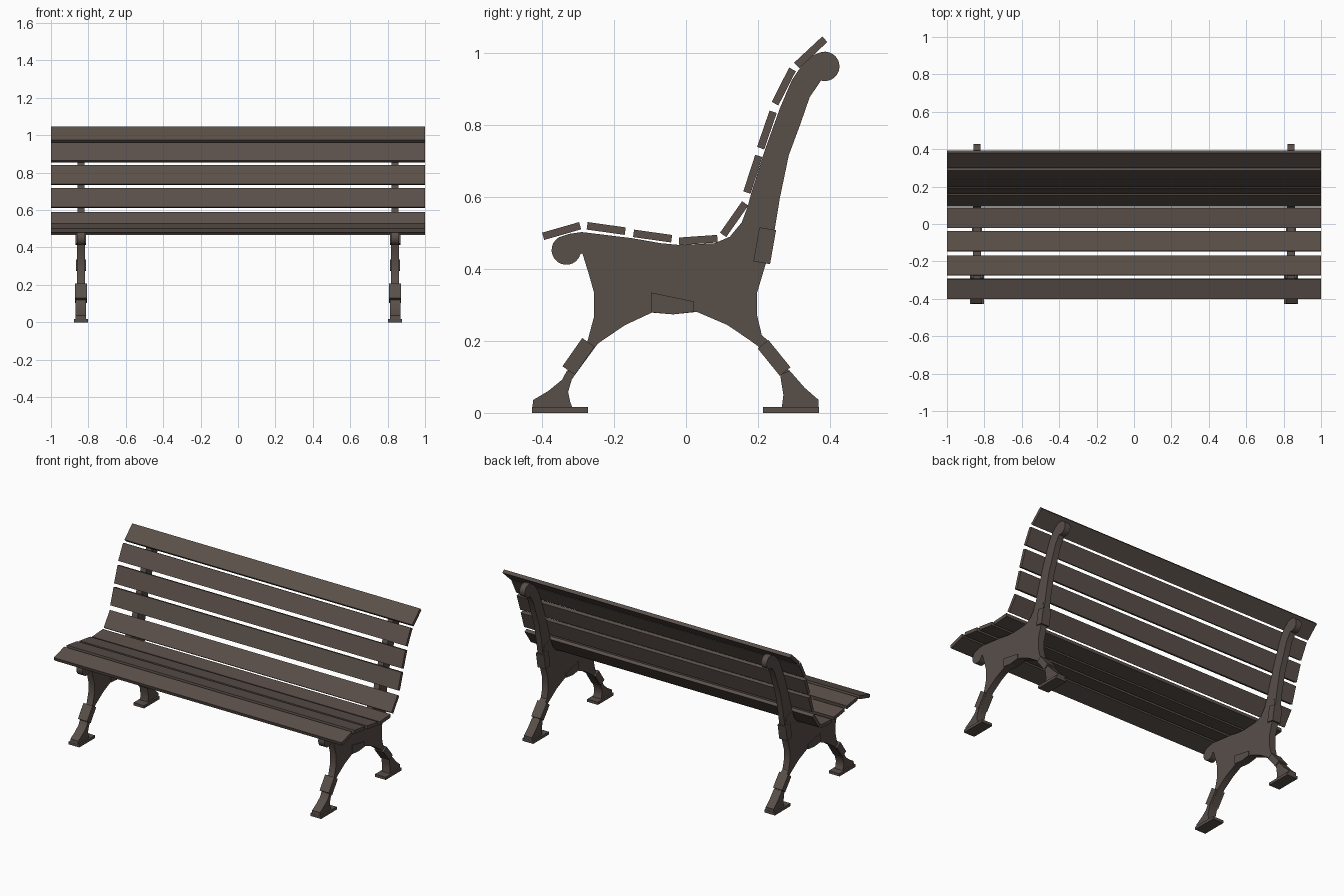
import bpy, bmesh, math
from mathutils import Matrix


def material(name, rgb):
    m = bpy.data.materials.new(name)
    m.diffuse_color = (*rgb, 1)
    return m


WOOD = material("dark brown wood", (0.105, 0.080, 0.068))
IRON = material("dark brown iron", (0.098, 0.077, 0.066))


def finish(bm, name, mat, smooth=None):
    bmesh.ops.recalc_face_normals(bm, faces=bm.faces[:])
    me = bpy.data.meshes.new(name)
    bm.to_mesh(me)
    bm.free()
    ob = bpy.data.objects.new(name, me)
    bpy.context.collection.objects.link(ob)
    me.materials.append(mat)
    if smooth:
        bpy.ops.object.select_all(action='DESELECT')
        ob.select_set(True)
        bpy.context.view_layer.objects.active = ob
        bpy.ops.object.shade_smooth_by_angle(angle=math.radians(smooth))
    return ob


def plate(name, outline, x, width):
    """Extrude a (y, z) outline along x, centred on x."""
    bm = bmesh.new()
    face = bm.faces.new([bm.verts.new((x - width / 2, y, z)) for y, z in outline])
    ext = bmesh.ops.extrude_face_region(bm, geom=[face])
    verts = [g for g in ext["geom"] if isinstance(g, bmesh.types.BMVert)]
    bmesh.ops.translate(bm, verts=verts, vec=(width, 0, 0))
    return finish(bm, name, IRON, 30)


def bar(name, y, z, angle, size, mat, x=0):
    """Box of size (x, along, thick), tilted about x."""
    bm = bmesh.new()
    mtx = (Matrix.Translation((x, y, z)) @ Matrix.Rotation(math.radians(angle), 4, 'X')
           @ Matrix.Diagonal((*size, 1)))
    bmesh.ops.create_cube(bm, size=1, matrix=mtx)
    return finish(bm, name, mat)


def arc(cy, cz, r, a0, a1, n):
    return [(cy + r * math.cos(math.radians(a0 + (a1 - a0) * i / n)),
             cz + r * math.sin(math.radians(a0 + (a1 - a0) * i / n))) for i in range(n + 1)]


# Slats: centre y, centre z, tilt
seat = [(-0.346, 0.506, 16), (-0.222, 0.513, -8), (-0.093, 0.492, -8), (0.034, 0.481, 4)]
back = [(0.134, 0.539, 55), (0.186, 0.664, 72), (0.225, 0.787, 71),
        (0.272, 0.908, 63), (0.347, 1.003, 43)]
for kind, slats in (("seat", seat), ("back", back)):
    for i, (y, z, a) in enumerate(slats):
        bar(f"{kind}_slat_{i + 1}", y, z, a, (2, 0.107, 0.021), WOOD)

# Seat bracket with both legs, clockwise from the front scroll
bracket = (arc(-0.333, 0.453, 0.041, 345, 120, 14)
           + [(-0.325, 0.498), (-0.29, 0.503), (-0.24, 0.497), (-0.15, 0.486), (-0.07, 0.472),
              (-0.017, 0.467), (0.08, 0.472), (0.122, 0.490), (0.155, 0.53), (0.175, 0.58),
              (0.235, 0.56), (0.245, 0.51), (0.222, 0.415), (0.198, 0.335), (0.198, 0.27),
              (0.211, 0.216), (0.235, 0.195), (0.288, 0.115), (0.265, 0.102), (0.205, 0.182),
              (0.172, 0.206), (0.114, 0.245), (0.03, 0.281), (-0.036, 0.274), (-0.095, 0.279),
              (-0.17, 0.244), (-0.245, 0.193), (-0.308, 0.107), (-0.331, 0.115),
              (-0.274, 0.2), (-0.256, 0.267), (-0.256, 0.335), (-0.27, 0.385), (-0.288, 0.443)])

# Curved back post ending in a scroll
post = ([(0.155, 0.53), (0.172, 0.575), (0.181, 0.61), (0.219, 0.73), (0.261, 0.847),
         (0.294, 0.925), (0.328, 0.975), (0.352, 0.995)]
        + arc(0.386, 0.964, 0.041, 100, -105, 14)
        + [(0.344, 0.878), (0.317, 0.8), (0.286, 0.717), (0.261, 0.597), (0.245, 0.50),
           (0.215, 0.42), (0.16, 0.48)])

# Flared feet
front_foot = [(-0.331, 0.118), (-0.345, 0.092), (-0.383, 0.061), (-0.425, 0.036), (-0.428, 0.01),
              (-0.314, 0.01), (-0.322, 0.03), (-0.328, 0.058), (-0.318, 0.092), (-0.306, 0.11)]
back_foot = [(0.288, 0.118), (0.33, 0.07), (0.369, 0.036), (0.369, 0.01), (0.266, 0.01),
             (0.271, 0.05), (0.266, 0.08), (0.262, 0.106)]
boss = [(-0.098, 0.28), (-0.098, 0.335), (0.022, 0.31), (0.022, 0.281), (-0.036, 0.274)]

for side, x in (("left", -0.84), ("right", 0.84)):
    plate(f"{side}_seat_bracket", bracket, x, 0.042)
    plate(f"{side}_back_post", post, x, 0.038)
    plate(f"{side}_front_foot", front_foot, x, 0.055)
    plate(f"{side}_back_foot", back_foot, x, 0.055)
    plate(f"{side}_centre_boss", boss, x, 0.052)
    # Collars on the legs and post
    bar(f"{side}_front_collar", -0.299, 0.157, 55, (0.064, 0.096, 0.042), IRON, x)
    bar(f"{side}_back_collar", 0.245, 0.153, -51, (0.064, 0.098, 0.038), IRON, x)
    bar(f"{side}_post_collar", 0.219, 0.465, 80, (0.056, 0.096, 0.047), IRON, x)
    # Flat base pads
    bar(f"{side}_front_pad", -0.35, 0.0085, 0, (0.074, 0.156, 0.017), IRON, x)
    bar(f"{side}_back_pad", 0.292, 0.0085, 0, (0.074, 0.156, 0.017), IRON, x)
